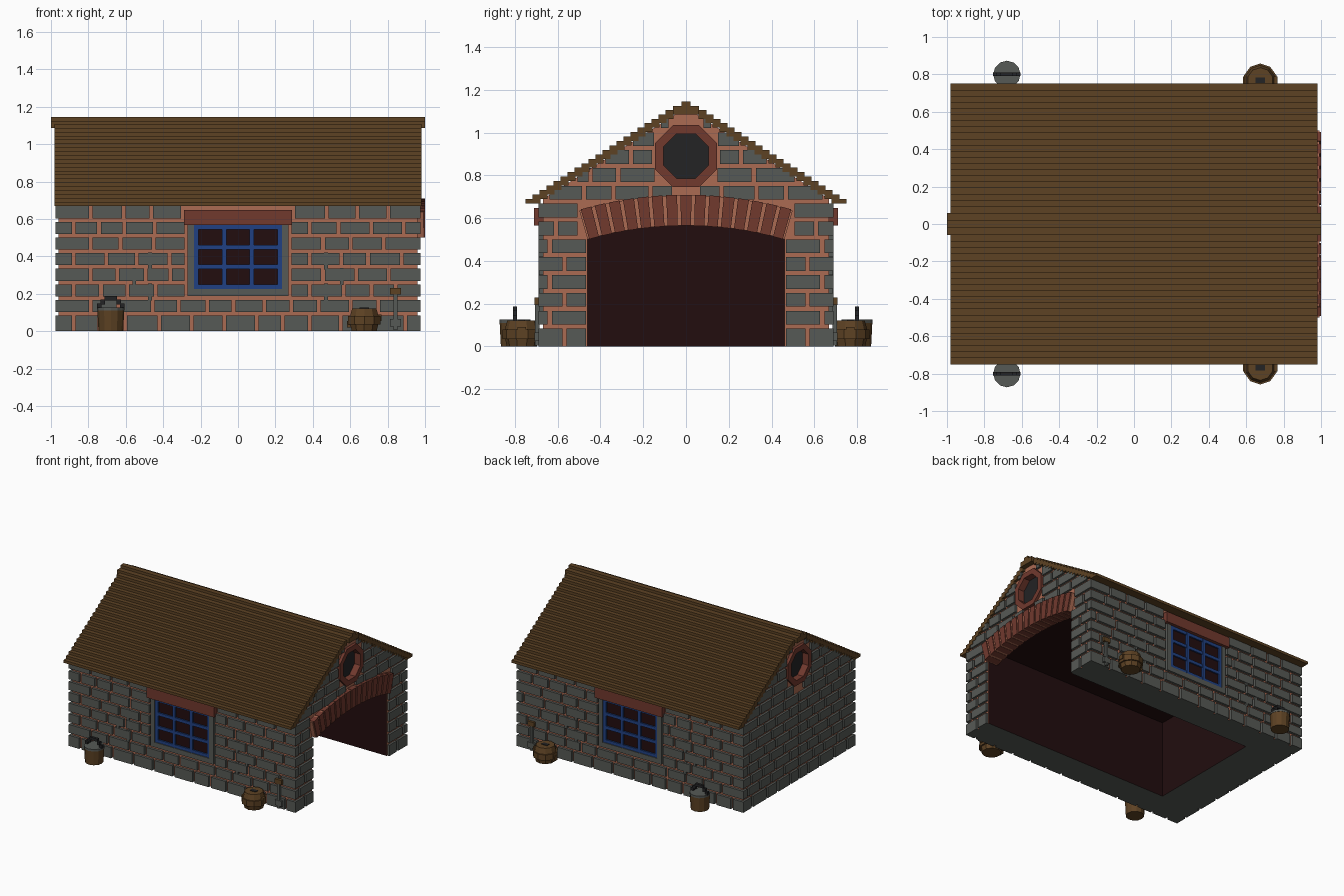
import bpy, bmesh, math, random
from mathutils import Matrix, Vector

random.seed(4)
if "Cube" in bpy.data.objects:
    bpy.data.objects.remove(bpy.data.objects["Cube"])


def material(name, rgb):
    m = bpy.data.materials.new(name)
    m.use_nodes = True
    m.diffuse_color = (*rgb, 1)
    m.node_tree.nodes["Principled BSDF"].inputs["Base Color"].default_value = (*rgb, 1)
    return m


STONE = material("grey stone", (0.094, 0.101, 0.092))
MORTAR = material("pink mortar", (0.41, 0.146, 0.086))
WOOD = material("brown wood", (0.109, 0.054, 0.017))
BRICK = material("red brick", (0.165, 0.041, 0.027))
BLUE = material("blue paint", (0.0144, 0.0513, 0.223))
DARK = material("dark maroon", (0.016, 0.004, 0.0045))
BLACK = material("charcoal", (0.0168, 0.0168, 0.018))


def box(bm, x0, x1, y0, y1, z0, z1):
    size = (abs(x1 - x0), abs(y1 - y0), abs(z1 - z0))
    mat = Matrix.Translation(((x0 + x1) / 2, (y0 + y1) / 2, (z0 + z1) / 2))
    bmesh.ops.create_cube(bm, size=1, matrix=mat @ Matrix.Diagonal((*size, 1)))


def prism(bm, pts, x0, x1):
    """Extrude a (y, z) outline along x."""
    a = [bm.verts.new((x0, y, z)) for y, z in pts]
    b = [bm.verts.new((x1, y, z)) for y, z in pts]
    faces = [bm.faces.new(a), bm.faces.new(b[::-1])]
    for i in range(len(pts)):
        j = (i + 1) % len(pts)
        faces.append(bm.faces.new((a[i], b[i], b[j], a[j])))
    bmesh.ops.recalc_face_normals(bm, faces=faces)


def disc(bm, x, y, z0, z1, r0, r1, n=12):
    bmesh.ops.create_cone(bm, cap_ends=True, segments=n, radius1=r0, radius2=r1, depth=z1 - z0,
                          matrix=Matrix.Translation((x, y, (z0 + z1) / 2)))


def finish(name, bm, *mats, rule=None):
    bm.normal_update()
    if rule:
        for f in bm.faces:
            f.material_index = rule(f)
    me = bpy.data.meshes.new(name)
    bm.to_mesh(me)
    bm.free()
    for m in mats:
        me.materials.append(m)
    ob = bpy.data.objects.new(name, me)
    bpy.context.collection.objects.link(ob)
    return ob


def octagon(r, cz=0.89):
    r /= math.cos(math.pi / 8)
    return [(r * math.cos(math.radians(22.5 + 45 * i)), cz + r * math.sin(math.radians(22.5 + 45 * i)))
            for i in range(8)]


# Mortar core: side walls and closed end wall, dark inside and grey underneath
bm = bmesh.new()
for s in (1, -1):
    box(bm, -0.96, 0.96, s * 0.46, s * 0.67, 0, 0.67)
box(bm, -0.96, -0.65, -0.46, 0.46, 0, 0.67)


def wall_rule(f):
    c, n = f.calc_center_median(), f.normal
    if n.z < -0.5:
        return 1
    return 2 if abs(c.y) < 0.47 and (abs(n.y) > 0.5 or n.x > 0.5) else 0


finish("wall_core", bm, MORTAR, STONE, DARK, rule=wall_rule)

# Gable core with a dark ceiling, recessed for the round windows
bm = bmesh.new()
prism(bm, [(-0.67, 0.6), (0.67, 0.6), (0.67, 0.689), (0, 1.118), (-0.67, 0.689)], -0.96, 0.96)
gable = finish("gable_core", bm, MORTAR, DARK, rule=lambda f: int(f.normal.z < -0.5))
bm = bmesh.new()
for s in (1, -1):
    prism(bm, octagon(0.12), s * 0.92, s * 1.1)
cutter = finish("window_cutter", bm, MORTAR)
cutter.hide_render = True
mod = gable.modifiers.new("recess", "BOOLEAN")
mod.operation, mod.solver, mod.object = "DIFFERENCE", "EXACT", cutter
bpy.context.view_layer.objects.active = gable
bpy.ops.object.modifier_apply(modifier=mod.name)
bpy.data.objects.remove(cutter)

# Round windows
rings, panes = bmesh.new(), bmesh.new()
outer, inner = octagon(0.145), octagon(0.105)
for s in (1, -1):
    for i in range(8):
        j = (i + 1) % 8
        prism(rings, [outer[i], outer[j], inner[j], inner[i]], s * 0.92, s * 0.982)
    prism(panes, octagon(0.115), s * 0.915, s * 0.93)
finish("round_window_ring", rings, BRICK)
finish("round_window_pane", panes, BLACK)


# Stone courses
def course(a, b, first):
    """Split a run into stones with mortar gaps."""
    out, x = [], a
    length = first
    while x < b - 0.015:
        e = min(x + length, b)
        if b - e < 0.06:
            e = b
        out.append((x, e))
        x = e + 0.019
        length = random.uniform(0.11, 0.165)
    return out


bm = bmesh.new()
for k in range(13):
    z0, z1 = (0.0835 * k + 0.019 if k else 0), 0.0835 * (k + 1)
    first = 0.16 if k % 2 else 0.09
    if k < 8:
        end = 0.977 if k % 2 == 0 else 0.957
        inner_x = 0.285 if 2 <= k <= 6 else 0.305 if k == 7 else 0
        for s in (1, -1):
            runs = [(-end, -inner_x), (inner_x, end)] if inner_x else [(-end, end)]
            for a, b in runs:
                for x0, x1 in course(a, b, first):
                    box(bm, x0, x1, s * 0.66, s * 0.69, z0, z1)
    # end walls, clipped by the roof, the doorway and the round window
    hw = (0.69 if k % 2 else 0.665) if k < 8 else 0.715 - ((z0 + z1) / 2 - 0.67) * 1.56
    dz = max(0, z0 - 0.89, 0.89 - z1)
    hole = math.sqrt(max(0, 0.15 ** 2 - dz ** 2))
    for side in (1, -1):
        start = hole
        if side == 1 and k < 8:
            start = 0.46 if k < 6 else 0.5
        for s in (1, -1):
            for y0, y1 in course(start + 0.008, hw, first):
                box(bm, side * 0.95, side * 0.977, s * y0, s * y1, z0, z1)
finish("stone_blocks", bm, STONE)

# Small filler stones between courses
bm = bmesh.new()
for s in (1, -1):
    for x, z in ((0.47, 0.33), (0.555, 0.247), (0.47, 0.165)):
        for m in (1, -1):
            box(bm, m * x - 0.01, m * x + 0.01, s * 0.66, s * 0.688, z, z + 0.09)
finish("filler_stones", bm, STONE)

# Arch of wedge bricks over the doorway
R0, R1, CZ, HALF, N = 1.66, 1.805, -1.095, math.asin(0.46 / 1.66), 15


def wedge(bm, a0, a1, r0, r1, x0, x1):
    prism(bm, [(r * math.sin(a), CZ + r * math.cos(a))
               for r, a in ((r0, a0), (r0, a1), (r1, a1), (r1, a0))], x0, x1)


bricks, joints = bmesh.new(), bmesh.new()
for i in range(N):
    a0 = -HALF + 2 * HALF * i / N
    a1 = a0 + 2 * HALF / N
    wedge(bricks, a0 + 0.0045, a1 - 0.0045, R0, R1, 0.88, 1.0)
    wedge(joints, a0, a1, R0 + 0.002, R1 - 0.003, 0.885, 0.992)
finish("arch_bricks", bricks, BRICK)
finish("arch_mortar", joints, MORTAR)

# Side windows
surround, frame, glass, lintel = (bmesh.new() for _ in range(4))
for s in (1, -1):
    box(surround, -0.27, 0.27, s * 0.66, s * 0.69, 0.187, 0.226)
    for m in (1, -1):
        box(surround, m * 0.235, m * 0.27, s * 0.66, s * 0.69, 0.226, 0.567)
    for i in range(4):
        x = -0.223 + 0.1487 * i
        box(frame, x - 0.012, x + 0.012, s * 0.66, s * 0.686, 0.226, 0.567)
        z = 0.238 + 0.1057 * i
        box(frame, -0.235, 0.235, s * 0.66, s * 0.684, z - 0.012, z + 0.012)
    box(glass, -0.23, 0.23, s * 0.667, s * 0.673, 0.23, 0.56)
    box(lintel, -0.29, 0.29, s * 0.66, s * 0.71, 0.567, 0.648)
finish("window_surround", surround, STONE)
finish("window_frame", frame, BLUE)
finish("window_glass", glass, DARK)
finish("window_lintel", lintel, BRICK)

# Stepped plank roof with ridge cap
bm = bmesh.new()
for s in (1, -1):
    for k in range(21):
        y, z = 0.75 - 0.0327 * k, 0.67 + 0.0208 * k
        box(bm, -0.98, 0.98, s * y, s * (y - 0.07), z, z + 0.0208)
box(bm, -1, 1, -0.06, 0.06, 1.086, 1.125)
box(bm, -1, 1, -0.02, 0.02, 1.125, 1.146)
finish("roof", bm, WOOD)

# Props along both long walls
bucket, fill, handle, stump, spot, grip, spade = (bmesh.new() for _ in range(7))
for s in (1, -1):
    # bucket with staves, rubble and handle
    bx, by = -0.68, s * 0.8
    disc(bucket, bx, by, 0, 0.115, 0.066, 0.072)
    disc(fill, bx, by, 0.11, 0.126, 0.073, 0.073)
    for m in (1, -1):
        box(handle, bx + m * 0.05, bx + m * 0.073, by - 0.01, by + 0.01, 0.12, 0.147)
        box(handle, bx + m * 0.03, bx + m * 0.055, by - 0.01, by + 0.01, 0.143, 0.168)
    box(handle, bx - 0.034, bx + 0.034, by - 0.01, by + 0.01, 0.165, 0.187)
    # bulging stump with a dark knot on top
    sx, sy = 0.675, s * 0.768
    for z0, z1, r0, r1 in ((0, 0.035, 0.07, 0.078), (0.035, 0.08, 0.09, 0.09), (0.08, 0.122, 0.08, 0.068)):
        disc(stump, sx, sy, z0, z1, r0, r1, 10)
    box(stump, 0.583, 0.63, sy - 0.02, sy + 0.02, 0.02, 0.055)
    box(stump, 0.72, 0.766, sy - 0.02, sy + 0.02, 0.055, 0.09)
    box(spot, sx - 0.025, sx + 0.025, sy - 0.015, sy + 0.015, 0.12, 0.126)
    # spade leaning on the wall
    box(spade, 0.832, 0.852, s * 0.685, s * 0.706, 0.06, 0.195)
    box(spade, 0.813, 0.872, s * 0.685, s * 0.708, 0.025, 0.066)
    box(spade, 0.832, 0.852, s * 0.685, s * 0.707, 0.005, 0.026)
    box(grip, 0.813, 0.872, s * 0.685, s * 0.709, 0.195, 0.23)
finish("bucket", bucket, WOOD)
finish("bucket_rubble", fill, STONE)
finish("bucket_handle", handle, BLACK)
finish("stump", stump, WOOD)
finish("stump_knot", spot, BLACK)
finish("spade_grip", grip, WOOD)
finish("spade", spade, STONE)
